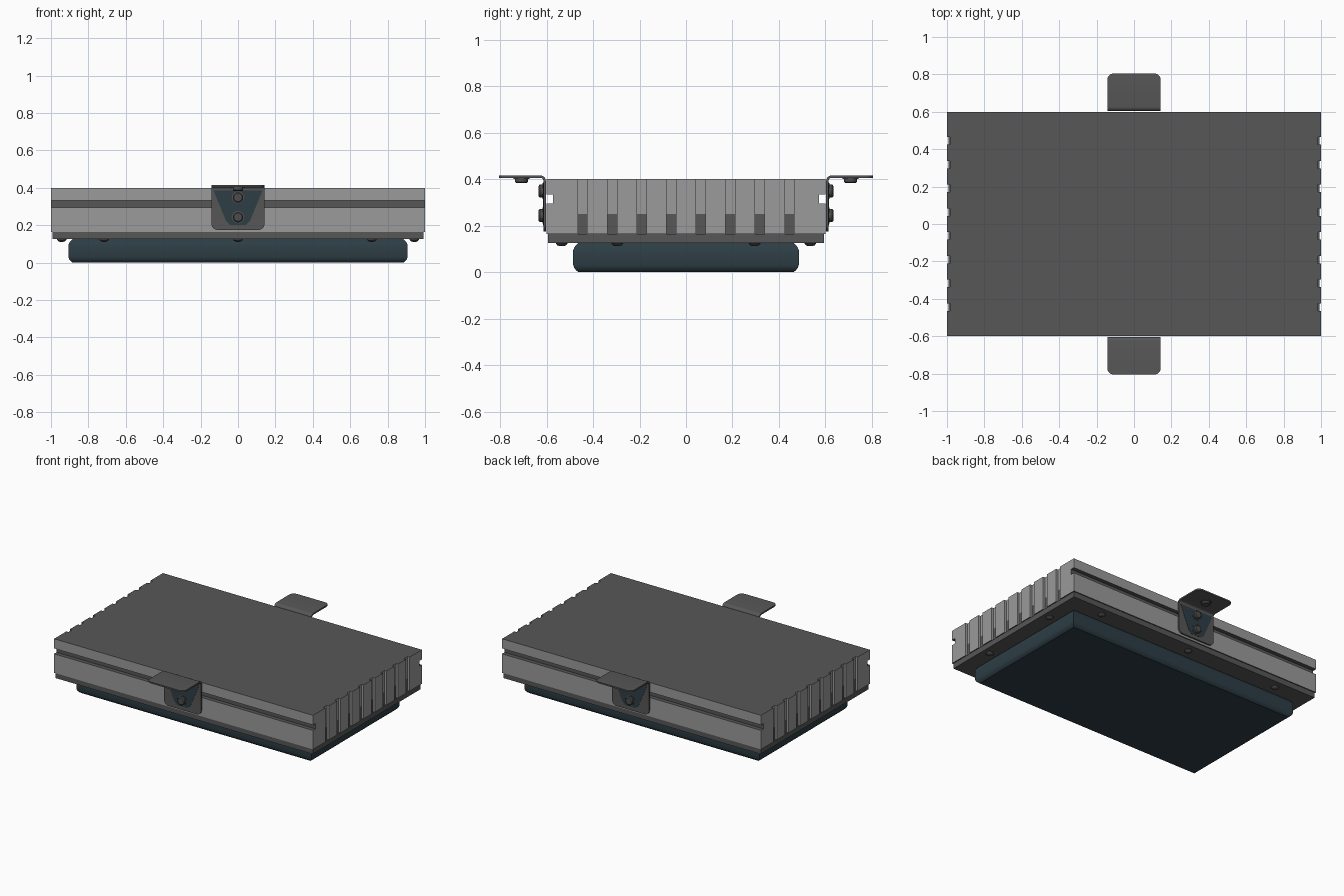
import bpy, bmesh, math
from mathutils import Vector

if "Cube" in bpy.data.objects:
    bpy.data.objects.remove(bpy.data.objects["Cube"])


def material(name, rgb):
    m = bpy.data.materials.new(name)
    m.diffuse_color = (*rgb, 1)
    m.use_nodes = True
    m.node_tree.nodes["Principled BSDF"].inputs["Base Color"].default_value = m.diffuse_color
    return m


LIGHT = material("light_grey_metal", (0.32, 0.325, 0.32))
DARK = material("dark_grey_metal", (0.095, 0.095, 0.095))
TEAL = material("dark_teal", (0.026, 0.048, 0.06))
STEEL = material("bolt_grey", (0.075, 0.075, 0.075))


def finish(name, bm, mats, smooth=True):
    bmesh.ops.recalc_face_normals(bm, faces=bm.faces)
    me = bpy.data.meshes.new(name)
    bm.to_mesh(me)
    bm.free()
    for m in mats:
        me.materials.append(m)
    ob = bpy.data.objects.new(name, me)
    bpy.context.collection.objects.link(ob)
    if smooth:
        bpy.ops.object.select_all(action='DESELECT')
        ob.select_set(True)
        bpy.context.view_layer.objects.active = ob
        bpy.ops.object.shade_smooth_by_angle(angle=math.radians(35))
    return ob


def loft(rings):
    """Skin a list of equal-length closed rings and cap both ends."""
    bm = bmesh.new()
    rows = [[bm.verts.new(p) for p in r] for r in rings]
    n = len(rows[0])
    for a, b in zip(rows, rows[1:]):
        for i in range(n):
            j = (i + 1) % n
            bm.faces.new((a[i], a[j], b[j], b[i]))
    bm.faces.new(rows[0][::-1])
    bm.faces.new(rows[-1])
    bmesh.ops.recalc_face_normals(bm, faces=bm.faces)
    return bm


def rect(x, y, z):
    return [(-x, -y, z), (x, -y, z), (x, y, z), (-x, y, z)]


def bolt(name, loc, axis, profile, sides=16):
    """Turned part: profile is (radius, height) along axis."""
    q = Vector((0, 0, 1)).rotation_difference(Vector(axis))
    rings = []
    for r, h in profile:
        rings.append([Vector(loc) + q @ Vector((r * math.cos(k * math.tau / sides),
                                                r * math.sin(k * math.tau / sides), h))
                      for k in range(sides)])
    return finish(name, loft(rings), [STEEL])


# Housing: plan outline with fins on the ends, long slots on front and back
GROOVES = [-0.445, -0.317, -0.19, -0.063, 0.063, 0.19, 0.317, 0.445]


def plan(y, z):
    side = []
    for g in GROOVES:
        side += [(1, g - 0.02), (0.984, g - 0.02), (0.984, g + 0.02), (1, g + 0.02)]
    pts = [(1, -y)] + side + [(1, y)]
    pts += [(-px, -py) for px, py in pts]
    return [(px, py, z) for px, py in pts]


bm = loft([plan(y, z) for z, y in ((0.163, 0.6), (0.25, 0.6), (0.295, 0.6), (0.295, 0.572),
                                   (0.333, 0.572), (0.333, 0.6), (0.4, 0.6))])
bm.normal_update()
for f in bm.faces:
    c, nrm = f.calc_center_median(), f.normal
    flat = abs(nrm.z) > 0.9
    slot = abs(nrm.y) > 0.9 and abs(c.x) < 0.5 and 0.295 < c.z < 0.333
    fin_floor = abs(nrm.x) > 0.9 and abs(c.x) < 0.99 and c.z < 0.25
    f.material_index = 1 if flat or slot or fin_floor else 0
finish("housing", bm, [LIGHT, DARK], smooth=False)

# Base frame under the housing
finish("base_frame", loft([rect(0.993, 0.593, 0.125), rect(0.993, 0.593, 0.163)]), [DARK], smooth=False)

# Lens with softly rounded rim
lens = [(0, 0.022), (0.006, 0.014), (0.016, 0.005), (0.03, 0.0), (0.095, 0.0),
        (0.108, 0.006), (0.12, 0.016), (0.13, 0.027)]
finish("lens", loft([rect(0.907 - d, 0.485 - d, z) for z, d in lens]), [TEAL])

# Frame screws
SCREW = [(0.025, -0.002), (0.025, 0.003), (0.019, 0.01), (0.009, 0.014)]
spots = [(x, s * 0.535) for x in (-0.715, 0, 0.715) for s in (-1, 1)]
spots += [(s * 0.943, y) for y in (-0.295, 0.295) for s in (-1, 1)]
for x, y in spots:
    bolt("frame_screw", (x, y, 0.125), (0, 0, -1), SCREW, 12)

# Mounting brackets: bent sheet with rounded ends
W, R, B = 0.143, 0.035, 0.018
HEAD = [(0.034, -0.002), (0.034, 0.006), (0.028, 0.007), (0.028, 0.018), (0.022, 0.023)]
ends = [(R * (1 - math.cos(t)), W - R + R * math.sin(t))
        for t in [k * math.pi / 12 for k in range(7)]]
for s in (-1, 1):
    side = "front" if s < 0 else "back"
    strip = [(0.608, 0.175 + d, w) for d, w in ends]
    strip += [(0.608 + B - B * math.cos(a), 0.41 - B + B * math.sin(a), W)
              for a in [k * math.pi / 10 for k in range(6)]]
    strip += [(0.805 - d, 0.41, w) for d, w in reversed(ends)]
    th = 0.005
    rings = []
    for i, (y, z, w) in enumerate(strip):
        p, q = strip[max(i - 1, 0)], strip[min(i + 1, len(strip) - 1)]
        t = Vector((q[0] - p[0], q[1] - p[1])).normalized()
        ny, nz = t.y * th, -t.x * th
        rings.append([(-w, s * (y + ny), z + nz), (w, s * (y + ny), z + nz),
                      (w, s * (y - ny), z - nz), (-w, s * (y - ny), z - nz)])
    finish(side + "_bracket", loft(rings), [DARK])

    # Dark tapered patch on the bracket face
    shape = [(0.13, 0.385), (0.1, 0.31), (0.065, 0.225), (0.04, 0.2)]
    shape += [(-x, z) for x, z in reversed(shape)]
    finish(side + "_bracket_patch",
           loft([[(x, s * y, z) for x, z in shape] for y in (0.612, 0.6145)]), [TEAL], smooth=False)

    # Bracket bolts
    for z in (0.243, 0.348):
        bolt(side + "_bracket_bolt", (0, s * 0.611, z), (0, s, 0), HEAD)
    bolt(side + "_flange_bolt", (0, s * 0.708, 0.406), (0, 0, -1), HEAD)
